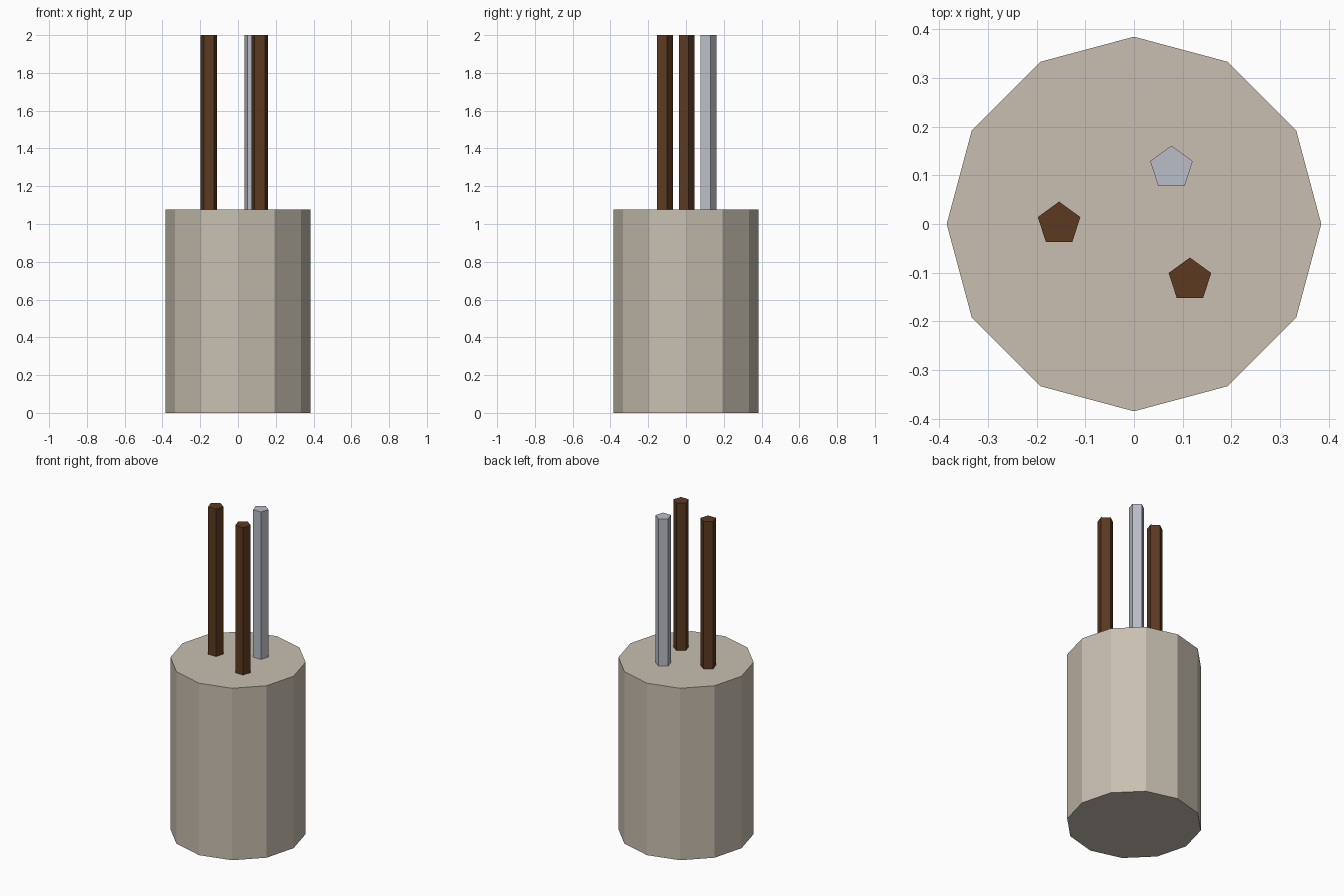
import bpy
import math

if "Cube" in bpy.data.objects:
    bpy.data.objects.remove(bpy.data.objects["Cube"])


def srgb(r, g, b):
    lin = [c / 255 / 12.92 if c <= 10 else ((c / 255 + 0.055) / 1.055) ** 2.4 for c in (r, g, b)]
    return (*lin, 1.0)


def material(name, rgb):
    mat = bpy.data.materials.new(name)
    mat.diffuse_color = srgb(*rgb)
    mat.use_nodes = True
    mat.node_tree.nodes["Principled BSDF"].inputs["Base Color"].default_value = mat.diffuse_color
    return mat


def prism(name, sides, radius, x, y, z0, z1, mat, turn=0.0):
    """Flat-shaded upright prism with its first corner pointing to +y."""
    bpy.ops.mesh.primitive_cylinder_add(
        vertices=sides, radius=radius, depth=z1 - z0,
        location=(x, y, (z0 + z1) / 2), rotation=(0, 0, turn))
    obj = bpy.context.object
    obj.name = name
    obj.data.materials.append(mat)
    return obj


stone = material("warm_beige", (200, 191, 176))
wood = material("dark_brown", (92, 58, 33))
metal = material("cool_grey", (186, 190, 199))

CUP_TOP = 1.077

# Solid twelve-sided holder
prism("holder", 12, 0.385, 0, 0, 0, CUP_TOP, stone)

# Five-sided rods standing in the holder
for name, x, y, mat in (
    ("left_rod", -0.154, 0.0, wood),
    ("right_rod", 0.115, -0.115, wood),
    ("back_rod", 0.077, 0.115, metal),
):
    prism(name, 5, 0.046, x, y, CUP_TOP - 0.005, 2.0, mat)
